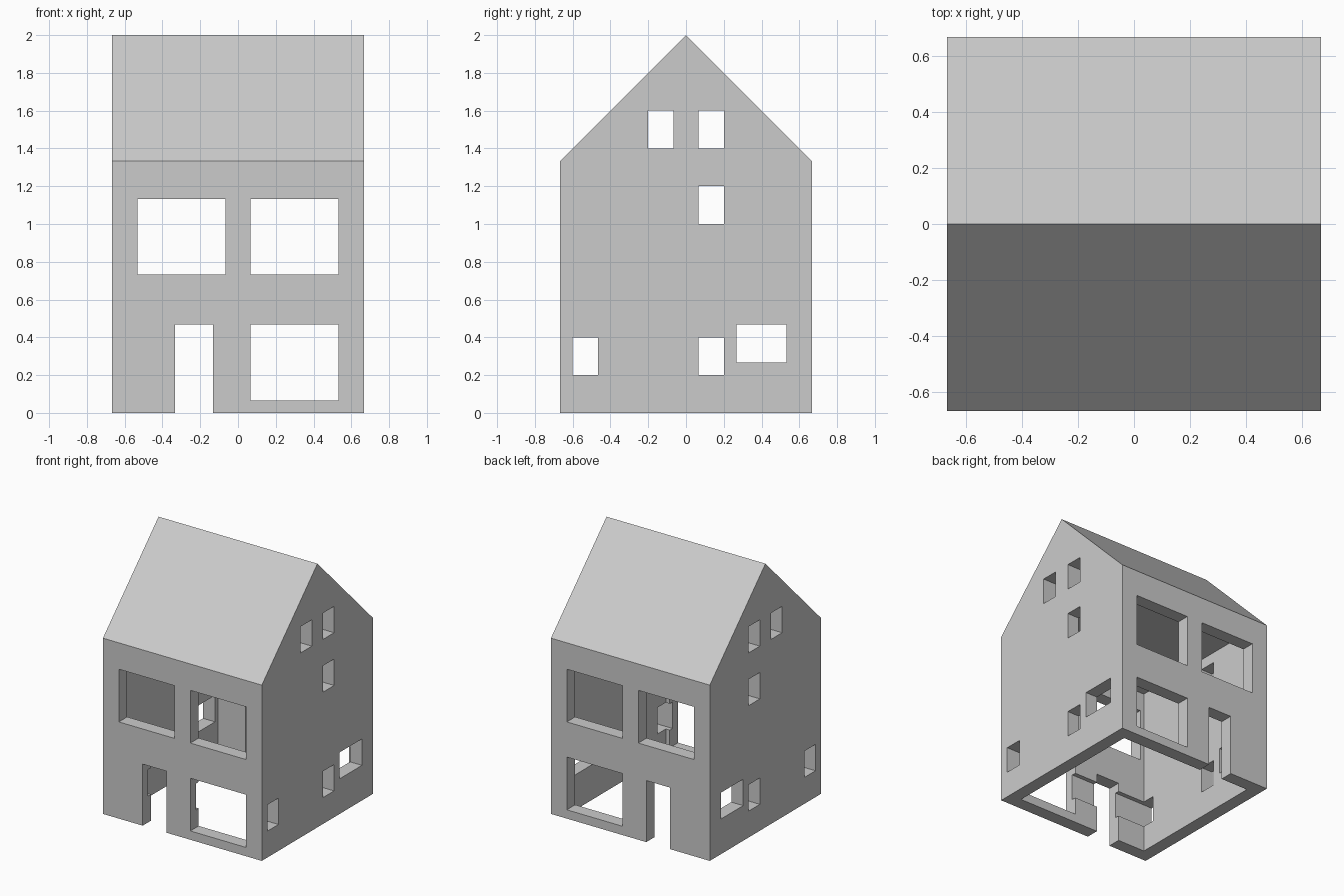
import bpy
import bmesh

if "Cube" in bpy.data.objects:
    bpy.data.objects.remove(bpy.data.objects["Cube"])

U = 2 / 30            # one module: the house is 20 x 20 x 30 modules
HALF, EAVE, RIDGE = 10, 20, 30
WALL = 1.5            # wall thickness in modules
CEILING = 19.2

plaster = bpy.data.materials.new("plain_grey")
plaster.diffuse_color = (0.6, 0.6, 0.6, 1)
plaster.use_nodes = True
plaster.node_tree.nodes["Principled BSDF"].inputs["Base Color"].default_value = plaster.diffuse_color


def mesh_object(name, bm):
    bmesh.ops.recalc_face_normals(bm, faces=bm.faces)
    me = bpy.data.meshes.new(name)
    bm.to_mesh(me)
    bm.free()
    me.materials.append(plaster)
    ob = bpy.data.objects.new(name, me)
    bpy.context.collection.objects.link(ob)
    return ob


def box(name, x, y, z):
    """Box from (low, high) module ranges."""
    bm = bmesh.new()
    bmesh.ops.create_cube(bm, size=1)
    for v in bm.verts:
        v.co = [U * (lo + (hi - lo) * (c + 0.5)) for c, (lo, hi) in zip(v.co, (x, y, z))]
    return mesh_object(name, bm)


# House body: gable profile swept along x
bm = bmesh.new()
profile = [(-HALF, 0), (HALF, 0), (HALF, EAVE), (0, RIDGE), (-HALF, EAVE)]
face = bm.faces.new([bm.verts.new((-HALF * U, y * U, z * U)) for y, z in profile])
swept = bmesh.ops.extrude_face_region(bm, geom=[face])
bmesh.ops.translate(bm, vec=(2 * HALF * U, 0, 0),
                    verts=[g for g in swept["geom"] if isinstance(g, bmesh.types.BMVert)])
house = mesh_object("house_shell", bm)

# Room void, open at the bottom
inner = (-HALF + WALL, HALF - WALL)
cutters = [box("room_cutter", inner, inner, (-2, CEILING))]

# Door and windows running through front and back walls: x range, z range
through = (-HALF - 1, HALF + 1)
for x, z in [((-5, -2), (-1, 7)), ((1, 8), (1, 7)), ((-8, -1), (11, 17)), ((1, 8), (11, 17))]:
    cutters.append(box("front_opening_cutter", x, through, z))

# Windows running through both gable walls: y range, z range
for y, z in [((-3, -1), (21, 24)), ((1, 3), (21, 24)), ((1, 3), (15, 18)),
             ((-9, -7), (3, 6)), ((1, 3), (3, 6)), ((4, 8), (4, 7))]:
    cutters.append(box("side_opening_cutter", through, y, z))

# Cut all openings, then discard the cutters
bpy.context.view_layer.objects.active = house
for cutter in cutters:
    cutter.hide_render = True
    mod = house.modifiers.new("opening", 'BOOLEAN')
    mod.operation = 'DIFFERENCE'
    mod.solver = 'EXACT'
    mod.object = cutter
    bpy.ops.object.modifier_apply(modifier=mod.name)
    bpy.data.objects.remove(cutter)
